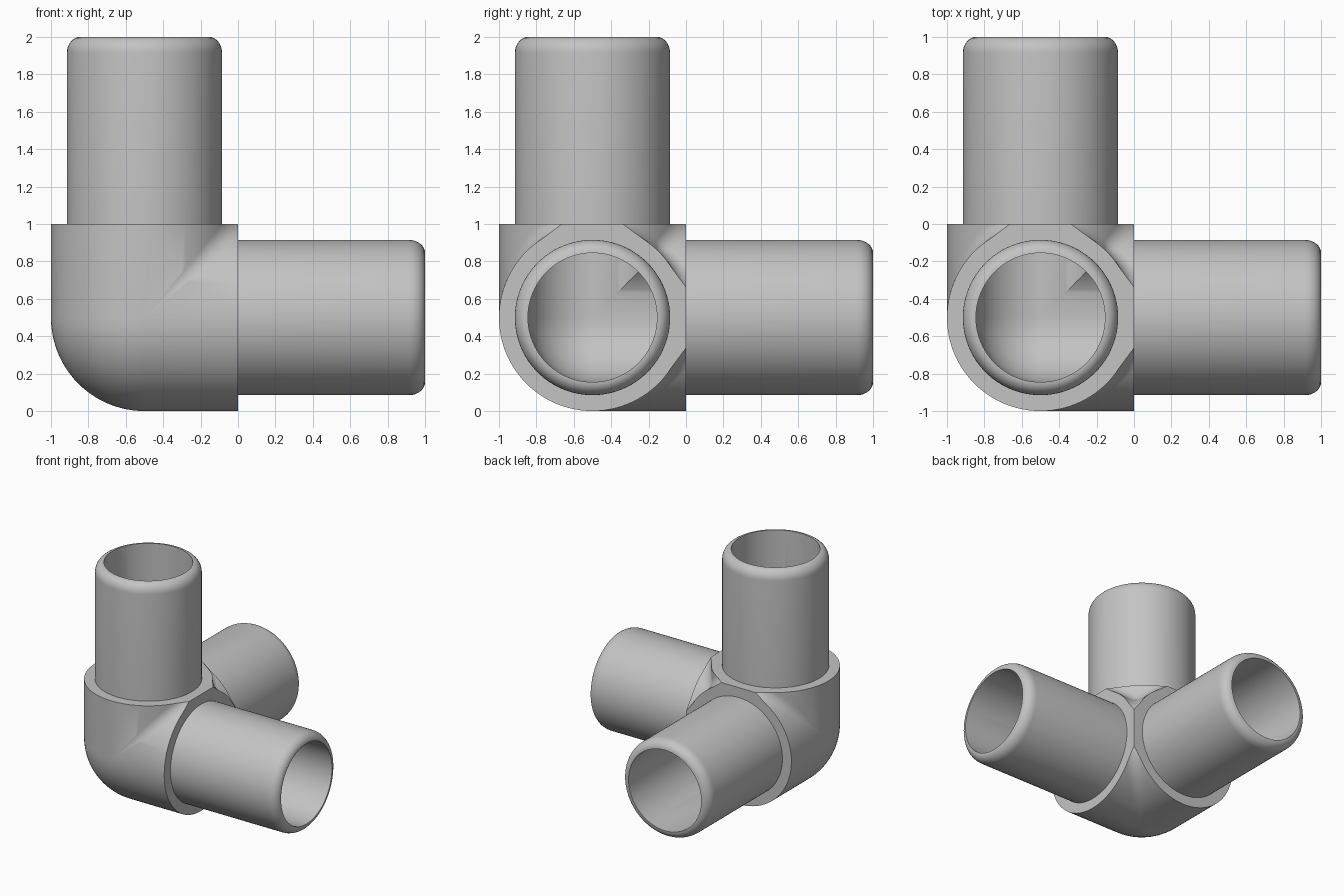
import bpy, bmesh
from math import sin, cos, pi, radians
from mathutils import Vector

cube = bpy.data.objects.get("Cube")
if cube:
    bpy.data.objects.remove(cube, do_unlink=True)

CENTER = (-0.5, -0.5, 0.5)
SEG = 96                      # divisions around each tube
SOCKET, PIPE, BORE = 0.5, 0.415, 0.345
FLANGE, TIP = 0.5, 1.5        # distances from the corner centre
LIP = 0.085
FILLET = 0.1

grey = bpy.data.materials.new("light_grey")
grey.use_nodes = True
grey.diffuse_color = (0.55, 0.55, 0.55, 1)
bsdf = next(n for n in grey.node_tree.nodes if n.type == 'BSDF_PRINCIPLED')
bsdf.inputs["Base Color"].default_value = (0.55, 0.55, 0.55, 1)


def cycle(p, k):
    """Turn a point about the cube diagonal, k thirds of a turn."""
    return Vector([p[(i - k) % 3] for i in range(3)])


def skin(bm, rows, closed=False):
    """Join neighbouring rows of points with quads."""
    grid = [[bm.verts.new(p) for p in row] for row in rows]
    pairs = list(zip(grid, grid[1:] + grid[:1])) if closed else list(zip(grid, grid[1:]))
    for a, b in pairs:
        for i in range(len(a) - 1):
            bm.faces.new((a[i], b[i], b[i + 1], a[i + 1]))
    return grid


def finish(bm, name):
    mesh = bpy.data.meshes.new(name)
    bm.to_mesh(mesh)
    bm.free()
    obj = bpy.data.objects.new(name, mesh)
    bpy.context.collection.objects.link(obj)
    obj.location = CENTER
    mesh.materials.append(grey)
    bpy.ops.object.select_all(action='DESELECT')
    obj.select_set(True)
    bpy.context.view_layer.objects.active = obj
    bpy.ops.object.shade_smooth_by_angle(angle=radians(30))
    return obj


# Three hollow arms, mitred where they meet
def arm_column(t):
    def base(r):
        return max(0, r * cos(t), r * sin(t))
    profile = [(SOCKET, base(SOCKET)), (SOCKET, FLANGE), (PIPE, FLANGE)]
    for i in range(9):
        a = i / 8 * pi / 2
        profile.append((BORE + (PIPE - BORE) * cos(a), TIP - LIP + LIP * sin(a)))
    profile.append((BORE, base(BORE)))
    return [(r * cos(t), r * sin(t), w) for r, w in profile]


bm = bmesh.new()
for k in range(3):
    columns = [arm_column(2 * pi * i / SEG) for i in range(SEG)]
    skin(bm, [[cycle(p, k) for p in col] for col in columns], closed=True)

# Rounded outer corner and matching inside hollow
n = SEG // 4
for r in (SOCKET, BORE):
    rows = []
    for i in range(n + 1):
        lat = i / n * pi / 2
        rows.append([Vector((cos(lat) * cos(j / n * pi / 2),
                             cos(lat) * sin(j / n * pi / 2),
                             sin(lat))) * -r for j in range(n + 1)])
    skin(bm, rows)
bmesh.ops.remove_doubles(bm, verts=bm.verts, dist=0.0001)
bmesh.ops.recalc_face_normals(bm, faces=bm.faces)
finish(bm, "corner_connector")

# Fillets in the inside corners between neighbouring sockets
R = SOCKET + FILLET
shrink = SOCKET / R


def fillet_section(phi):
    c, h = R * cos(phi), R * sin(phi)
    ball = Vector((c, c, h))
    a = Vector((c * shrink, c, h * shrink)) - ball
    b = Vector((c, c * shrink, h * shrink)) - ball
    arc = [ball + a.lerp(b, i / 10).normalized() * FILLET for i in range(11)]
    root = Vector((c, c, h)) * shrink * 0.97
    return [root] + arc + [root]


for k, name in enumerate(("fillet_x_y", "fillet_y_z", "fillet_z_x")):
    bm = bmesh.new()
    steps = 60
    rows = [fillet_section(radians(-88 + 133 * i / steps)) for i in range(steps + 1)]
    grid = skin(bm, rows)
    for end in (grid[0], grid[-1]):
        bm.faces.new(end[:-1])
    bmesh.ops.remove_doubles(bm, verts=bm.verts, dist=0.00001)
    # Trim flush with the two flanges
    for axis in ((1, 0, 0), (0, 1, 0)):
        bmesh.ops.bisect_plane(bm, geom=bm.verts[:] + bm.edges[:] + bm.faces[:],
                               plane_co=Vector(axis) * FLANGE, plane_no=axis,
                               clear_outer=True)
        rim = [e for e in bm.edges if e.is_boundary]
        bmesh.ops.holes_fill(bm, edges=rim, sides=0)
    bmesh.ops.recalc_face_normals(bm, faces=bm.faces)
    for v in bm.verts:
        v.co = cycle(v.co, k)
    finish(bm, name)

# Small hollow where the three fillets run together
bm = bmesh.new()
c = R * cos(pi / 4)
a = c * shrink
bm.faces.new([bm.verts.new(p) for p in ((a, a, c), (c, a, a), (a, c, a))])
bmesh.ops.subdivide_edges(bm, edges=bm.edges[:], cuts=9, use_grid_fill=True)
ball = Vector((c, c, c))
for v in bm.verts:
    v.co = ball + (v.co - ball).normalized() * FILLET
finish(bm, "fillet_junction")
